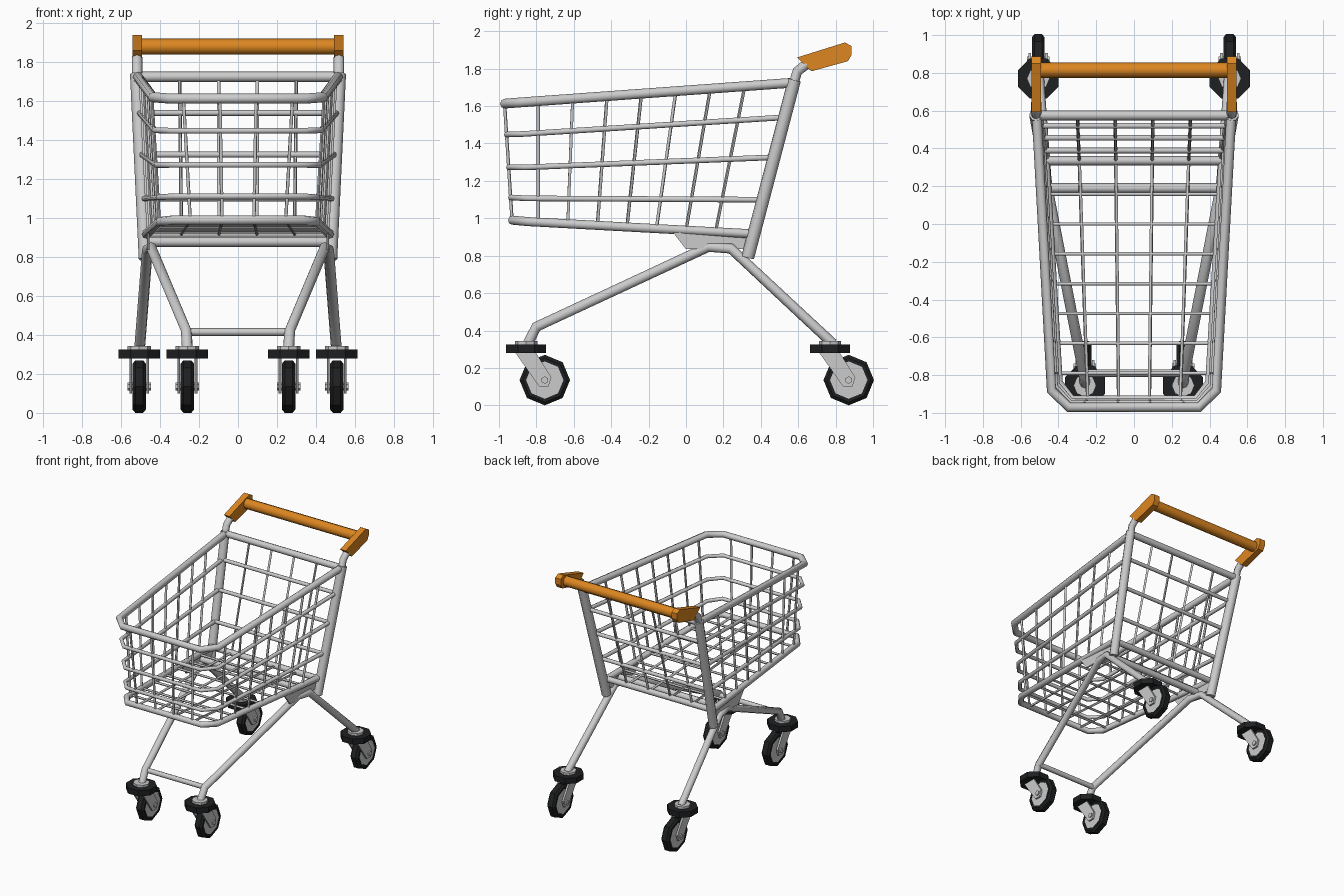
import bpy, bmesh, math
from mathutils import Vector, Matrix

if "Cube" in bpy.data.objects:
    bpy.data.objects.remove(bpy.data.objects["Cube"])


def material(name, rgb):
    m = bpy.data.materials.new(name)
    m.diffuse_color = (*rgb, 1)
    m.use_nodes = True
    m.node_tree.nodes["Principled BSDF"].inputs["Base Color"].default_value = m.diffuse_color
    return m


ORANGE = material("orange_plastic", (0.72, 0.24, 0.015))
BLACK = material("black_rubber", (0.013, 0.014, 0.015))


def tubes(name, paths, r, mat=None, res=2):
    """Round tubes swept along one or more point paths."""
    cu = bpy.data.curves.new(name, 'CURVE')
    cu.dimensions = '3D'
    cu.bevel_depth, cu.bevel_resolution, cu.use_fill_caps = r, res, True
    for pts in paths:
        sp = cu.splines.new('POLY')
        sp.points.add(len(pts) - 1)
        for p, co in zip(sp.points, pts):
            p.co = (*co, 1)
    ob = bpy.data.objects.new(name, cu)
    bpy.context.collection.objects.link(ob)
    bpy.ops.object.select_all(action='DESELECT')
    ob.select_set(True)
    bpy.context.view_layer.objects.active = ob
    bpy.ops.object.convert(target='MESH')
    bpy.ops.object.shade_smooth_by_angle(angle=math.radians(60))
    if mat:
        bpy.context.object.data.materials.append(mat)


def finish(name, bm, mat):
    bmesh.ops.recalc_face_normals(bm, faces=bm.faces)
    me = bpy.data.meshes.new(name)
    bm.to_mesh(me)
    bm.free()
    if mat:
        me.materials.append(mat)
    bpy.context.collection.objects.link(bpy.data.objects.new(name, me))


def plate(name, yz, x, thick, mat=None):
    """Side-view outline extruded along x."""
    bm = bmesh.new()
    f = bm.faces.new([bm.verts.new((x - thick / 2, y, z)) for y, z in yz])
    ext = bmesh.ops.extrude_face_region(bm, geom=[f])
    vs = [v for v in ext['geom'] if isinstance(v, bmesh.types.BMVert)]
    bmesh.ops.translate(bm, verts=vs, vec=(thick, 0, 0))
    finish(name, bm, mat)


def lathe(name, profile, centre, axis, mat=None, n=8, phase=0.0):
    """Closed (radius, height) profile turned about the x or z axis, faceted."""
    bm = bmesh.new()
    rings = []
    for i in range(n):
        a = phase + 2 * math.pi * i / n
        rings.append([bm.verts.new((r * math.cos(a), r * math.sin(a), h)) for r, h in profile])
    m = len(profile)
    for i in range(n):
        a, b = rings[i], rings[(i + 1) % n]
        for j in range(m):
            k = (j + 1) % m
            bm.faces.new((a[j], b[j], b[k], a[k]))
    bmesh.ops.remove_doubles(bm, verts=bm.verts, dist=1e-5)
    if axis == 'x':
        bm.transform(Matrix.Rotation(math.pi / 2, 4, 'Y'))
    bm.transform(Matrix.Translation(centre))
    finish(name, bm, mat)


def drum(r, h0, h1):
    return [(0, h0), (r, h0), (r, h1), (0, h1)]


def mirror(p):
    return Vector((-p[0], p[1], p[2]))


# Basket: right half of the bottom and top rims, rear -> side -> chamfer
BOTTOM = [Vector(p) for p in ((0.47, 0.335, 0.918), (0.40, -0.84, 0.982), (0.33, -0.93, 0.99))]
TOP = [Vector(p) for p in ((0.515, 0.575, 1.725), (0.437, -0.88, 1.62), (0.345, -0.97, 1.613))]


def level(rear, front):
    """Rail between the rims; the fraction of the height differs rear to front."""
    half = [b.lerp(c, t) for b, c, t in zip(BOTTOM, TOP, (rear, front, front))]
    return [half + [mirror(p) for p in reversed(half)], [half[0], mirror(half[0])]]


tubes("basket_top_rim", level(1, 1), 0.026)
tubes("basket_bottom_rim", level(0, 0), 0.024)
rails = [p for t in ((0.225, 0.195), (0.505, 0.455), (0.77, 0.735)) for p in level(*t)]
tubes("basket_middle_rails", rails, 0.015)


# Basket wires: U-shaped cross wires, then lengthwise wires
def at_y(rail, y):
    a, b = rail[0], rail[1]
    return a.lerp(b, (y - a.y) / (b.y - a.y))


cross, length = [], []
for i in range(7):
    lo, hi = at_y(BOTTOM, -0.79 + 0.158 * i), at_y(TOP, -0.79 + 0.184 * i)
    cross += [[lo, hi], [mirror(lo), mirror(hi)], [lo, mirror(lo)]]
for k in (-1, -1 / 3, 1 / 3, 1):
    rear_lo, rear_hi = (0.29 * k, 0.335, 0.918), (0.30 * k, 0.575, 1.725)
    front_lo, front_hi = (0.245 * k, -0.93, 0.99), (0.28 * k, -0.97, 1.613)
    length += [[rear_hi, rear_lo], [rear_lo, front_lo], [front_lo, front_hi]]
tubes("basket_cross_wires", cross, 0.009, res=1)
tubes("basket_length_wires", length, 0.009, res=1)

# Frame cross bars
tubes("under_basket_bar", [[(-0.46, 0.19, 0.878), (0.46, 0.19, 0.878)]], 0.026)
tubes("front_leg_bar", [[(-0.27, -0.79, 0.415), (0.27, -0.79, 0.415)]], 0.02)

# Handle grip
tubes("handle_bar", [[(-0.51, 0.815, 1.88), (0.51, 0.815, 1.88)]], 0.041, ORANGE)

for side, s in (("right", 1), ("left", -1)):
    # Rear upright, handle arm and bracket
    tubes(side + "_upright", [[(s * 0.475, 0.33, 0.79), (s * 0.52, 0.58, 1.74)]], 0.035)
    tubes(side + "_upright_neck", [[(s * 0.518, 0.57, 1.70), (s * 0.518, 0.595, 1.785),
                                    (s * 0.518, 0.645, 1.825)]], 0.027)
    plate(side + "_handle_arm", [(0.594, 1.86), (0.67, 1.786), (0.866, 1.84), (0.886, 1.875),
                                 (0.886, 1.92), (0.85, 1.94)], s * 0.517, 0.05, ORANGE)
    plate(side + "_bracket", [(-0.07, 0.925), (0.34, 0.91), (0.31, 0.835), (0.0, 0.835)], s * 0.46, 0.012)

    # Bent leg tube running from the front caster to the rear caster
    tubes(side + "_leg", [[(s * 0.26, -0.845, 0.33), (s * 0.265, -0.80, 0.42), (s * 0.445, 0.12, 0.848),
                           (s * 0.465, 0.24, 0.838), (s * 0.505, 0.785, 0.33)]], 0.028)

    # Casters
    for end, x, y in (("front", s * 0.26, -0.855), ("rear", s * 0.507, 0.77)):
        n = f"{end}_{side}_"
        wy, wz = y + 0.1, 0.135
        lathe(n + "caster_bumper", drum(0.115, 0.28, 0.325), (x, y, 0), 'z', BLACK, phase=math.pi / 8)
        lathe(n + "caster_cap", drum(0.06, 0.32, 0.343), (x, y, 0), 'z')
        lathe(n + "tyre", [(0.135, -0.02), (0.135, 0.02), (0.118, 0.034), (0.1, 0.034),
                           (0.1, -0.034), (0.118, -0.034)], (x, wy, wz), 'x', BLACK)
        lathe(n + "wheel_hub", drum(0.103, -0.03, 0.03), (x, wy, wz), 'x')
        lathe(n + "axle", drum(0.02, -0.06, 0.06), (x, wy, wz), 'x', n=6)
        for part, d in (("inner", -s), ("outer", s)):
            plate(n + part + "_fork", [(y - 0.06, 0.285), (y + 0.05, 0.285), (y + 0.135, 0.15),
                                       (y + 0.12, 0.1), (y + 0.07, 0.1)], x + d * 0.044, 0.014)
